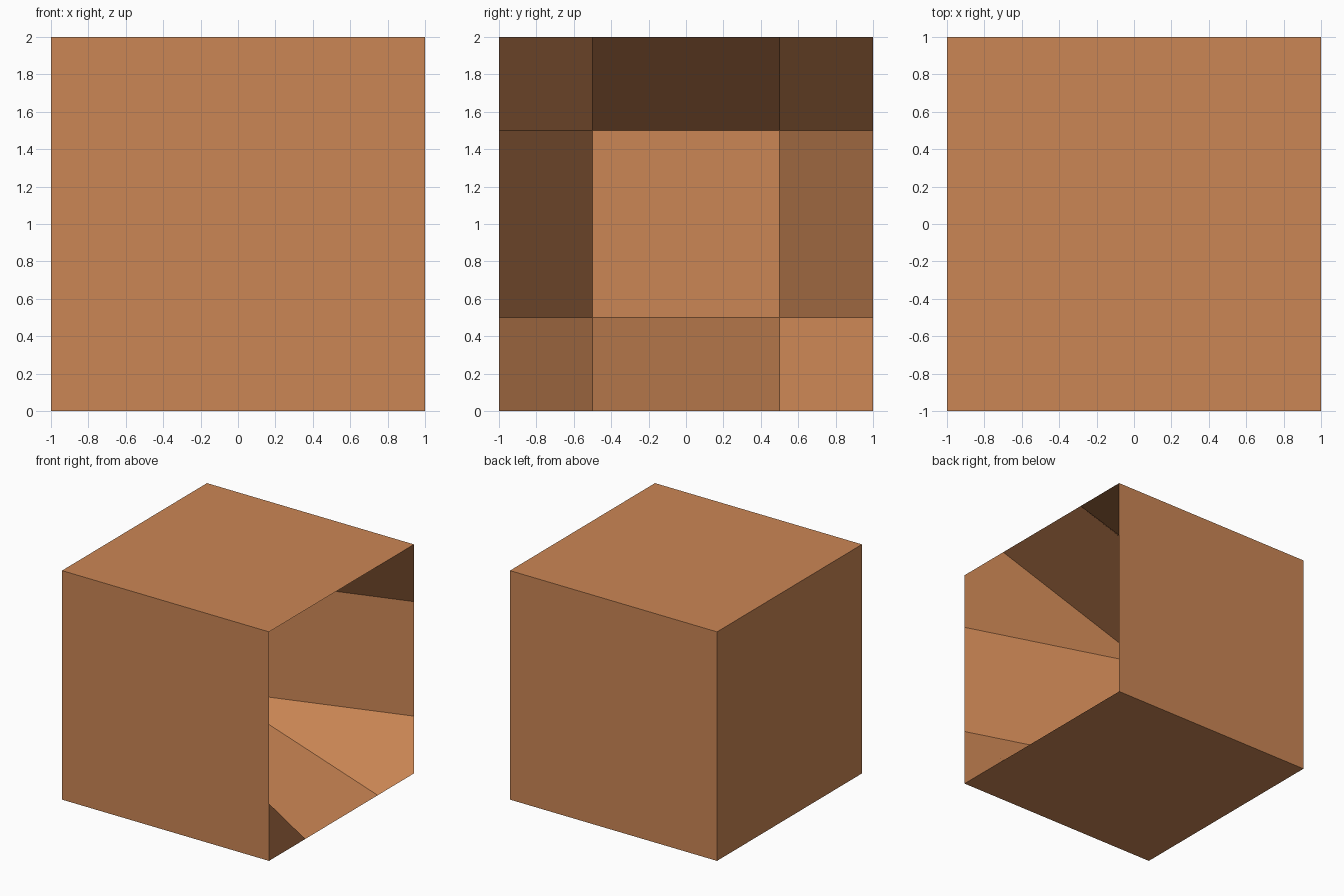
import bpy
import bmesh

if "Cube" in bpy.data.objects:
    bpy.data.objects.remove(bpy.data.objects["Cube"])

HALF = 1.0          # half the box size
INNER = 0.5         # half the recess floor size
FLOOR_X = -0.56     # how deep the recess goes

bm = bmesh.new()

# Open side: 3 x 3 grid whose middle square is pushed deep into the box
steps = [-HALF, -INNER, INNER, HALF]
grid = [[bm.verts.new((FLOOR_X if abs(y) == abs(z) == INNER else HALF, y, z + HALF))
         for z in steps] for y in steps]
for i in range(3):
    for j in range(3):
        # this starting corner sets which way the bent corner quads fold
        bm.faces.new((grid[i + 1][j], grid[i + 1][j + 1], grid[i][j + 1], grid[i][j]))

# Outer walls: rim swept back to the far side, then closed
rim = [e for e in bm.edges if e.is_boundary]
swept = bmesh.ops.extrude_edge_only(bm, edges=rim)["geom"]
for v in (g for g in swept if isinstance(g, bmesh.types.BMVert)):
    v.co.x = -HALF
bmesh.ops.holes_fill(bm, edges=[e for e in bm.edges if e.is_boundary], sides=0)
bmesh.ops.recalc_face_normals(bm, faces=bm.faces[:])

mesh = bpy.data.meshes.new("recessed_box")
bm.to_mesh(mesh)
bm.free()
box = bpy.data.objects.new("recessed_box", mesh)
bpy.context.collection.objects.link(box)

# Warm orange-brown colour
mat = bpy.data.materials.new("orange_brown")
mat.diffuse_color = (0.60, 0.24, 0.09, 1.0)
mat.use_nodes = True
mat.node_tree.nodes["Principled BSDF"].inputs["Base Color"].default_value = mat.diffuse_color
mesh.materials.append(mat)
